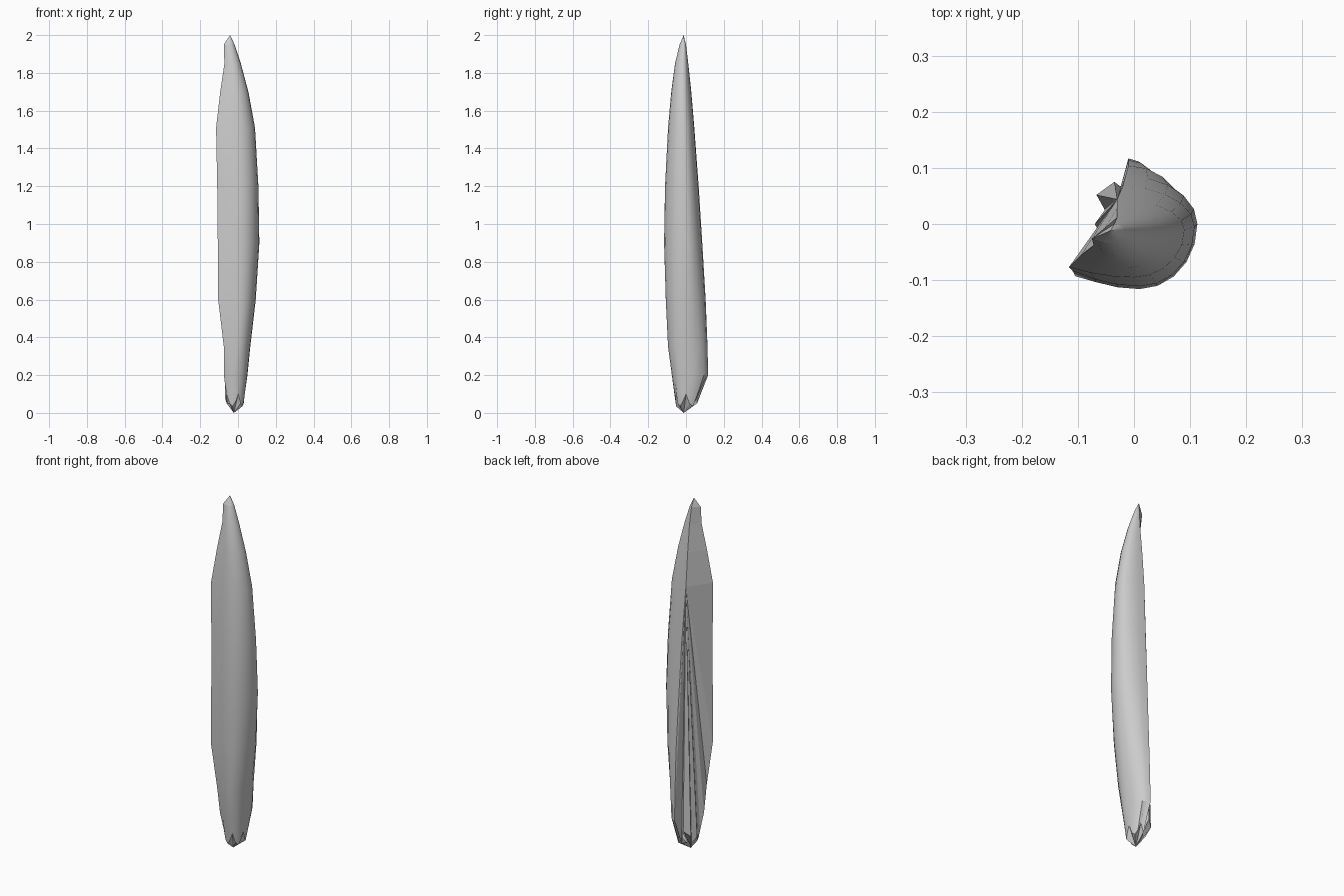
import bpy, bmesh, math

if "Cube" in bpy.data.objects:
    bpy.data.objects.remove(bpy.data.objects["Cube"])

# Cross-sections: z, left edge, front crest, right crest, back edge (x, y each)
SECTIONS = [
    (0.20, -0.075, -0.055, -0.01, -0.075, 0.050, 0.000, -0.01, 0.117),
    (0.35, -0.075, -0.080, 0.00, -0.095, 0.065, 0.000, -0.01, 0.114),
    (0.60, -0.105, -0.093, 0.01, -0.107, 0.094, 0.000, -0.01, 0.104),
    (0.90, -0.107, -0.088, 0.01, -0.116, 0.113, 0.000, -0.015, 0.086),
    (1.20, -0.110, -0.083, 0.01, -0.111, 0.108, -0.005, -0.02, 0.067),
    (1.51, -0.116, -0.077, 0.00, -0.095, 0.090, -0.010, -0.03, 0.044),
    (1.70, -0.094, -0.055, -0.01, -0.078, 0.055, -0.015, -0.03, 0.028),
    (1.85, -0.072, -0.038, -0.03, -0.058, 0.015, -0.015, -0.03, 0.012),
    (1.95, -0.075, -0.026, -0.045, -0.034, -0.018, -0.012, -0.035, 0.000),
]
APEX_RING = 5          # height where the split surface fans out
STEPS = 5


def outline(s):
    """Rounded outside of the shard, from the left edge round to the back edge."""
    z, ax, ay, fx, fy, rx, ry, bx, by = s
    pts = []
    for i in range(3):
        t = i / 3
        pts.append((ax + (fx - ax) * t, fy + (ay - fy) * (1 - t) ** 2, z))
    for i in range(STEPS):
        a = math.pi / 2 * i / STEPS
        pts.append((fx + (rx - fx) * math.sin(a), ry + (fy - ry) * math.cos(a), z))
    for i in range(STEPS + 1):
        a = math.pi / 2 * i / STEPS
        pts.append((bx + (rx - bx) * math.cos(a), ry + (by - ry) * math.sin(a), z))
    return pts


bm = bmesh.new()
rings = [[bm.verts.new(p) for p in outline(s)] for s in SECTIONS]
n = len(rings[0])

# Jagged foot ring, drawn in from the lowest section
foot = []
for i, v in enumerate(rings[0]):
    jag = (0.10, 0.05, 0.035, 0.06)[i % 4]
    foot.append(bm.verts.new((-0.02 + (v.co.x + 0.02) * 0.75,
                              v.co.y * (0.72 if v.co.y < 0 else 0.5), jag)))
rings.insert(0, foot)
apex = rings[APEX_RING + 1][-1]
tip = bm.verts.new((-0.042, -0.012, 2.0))

# Rounded outer skin
for lo, hi in zip(rings, rings[1:]):
    for i in range(n - 1):
        bm.faces.new((lo[i], lo[i + 1], hi[i + 1], hi[i])).smooth = True
for i in range(n - 1):
    bm.faces.new((rings[-1][i], rings[-1][i + 1], tip))

# Split surface above the fan apex
for lo, hi in zip(rings[APEX_RING + 1:], rings[APEX_RING + 2:]):
    bm.faces.new((lo[-1], lo[0], hi[0], hi[-1]))
bm.faces.new((rings[-1][-1], rings[-1][0], tip))

# Split surface below: long splinter facets radiating from the apex
rim = [bm.verts.new(p) for p in (
    (-0.035, 0.075, 0.13), (-0.067, 0.052, 0.10), (-0.052, 0.025, 0.05),
    (-0.070, 0.000, 0.08), (-0.060, -0.018, 0.05))]
left = [r[0] for r in rings[:APEX_RING + 2]]
back = [r[-1] for r in rings[:APEX_RING + 1]]
chain = back[::-1] + rim + left
for a, b in zip(chain, chain[1:]):
    bm.faces.new((apex, a, b))

# Broken underside
base = bm.verts.new((-0.022, -0.012, 0.0))
loop = foot + rim[::-1]
for a, b in zip(loop, loop[1:] + loop[:1]):
    bm.faces.new((b, a, base))

bmesh.ops.recalc_face_normals(bm, faces=bm.faces)
# Keep the boundary between skin and broken faces crisp
for e in bm.edges:
    if len(e.link_faces) == 2 and e.calc_face_angle(0) > math.radians(35):
        e.smooth = False
    if len({f.smooth for f in e.link_faces}) > 1:
        e.smooth = False

mesh = bpy.data.meshes.new("shard")
bm.to_mesh(mesh)
bm.free()
shard = bpy.data.objects.new("shard", mesh)
bpy.context.collection.objects.link(shard)

grey = bpy.data.materials.new("stone grey")
grey.diffuse_color = (0.6, 0.6, 0.6, 1)
grey.use_nodes = True
grey.node_tree.nodes["Principled BSDF"].inputs["Base Color"].default_value = grey.diffuse_color
mesh.materials.append(grey)
